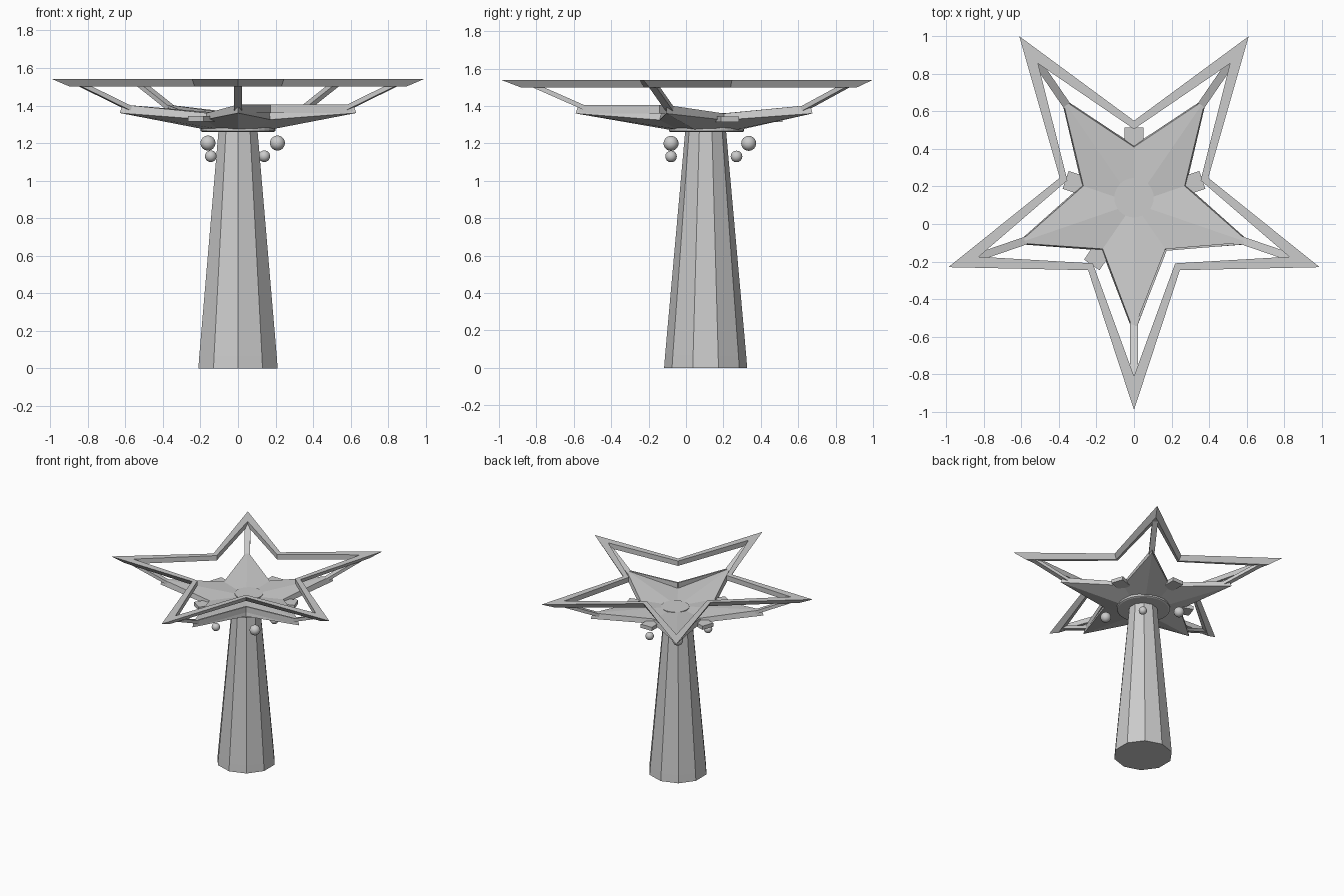
import bpy, bmesh, math
from mathutils import Vector, Matrix

if "Cube" in bpy.data.objects:
    bpy.data.objects.remove(bpy.data.objects["Cube"])

CY, SX = 0.11, 0.945          # star centre and sideways squash

mat = bpy.data.materials.new("plain grey")
mat.diffuse_color = (0.6, 0.6, 0.6, 1)
mat.use_nodes = True
mat.node_tree.nodes["Principled BSDF"].inputs["Base Color"].default_value = mat.diffuse_color


def pt(r, deg, z):
    a = math.radians(deg)
    return Vector((SX * r * math.cos(a), CY + r * math.sin(a), z))


def make(name, bm):
    bmesh.ops.recalc_face_normals(bm, faces=bm.faces)
    me = bpy.data.meshes.new(name)
    bm.to_mesh(me)
    bm.free()
    me.materials.append(mat)
    ob = bpy.data.objects.new(name, me)
    bpy.context.collection.objects.link(ob)
    return ob


def star(bm, tip_r, notch_r, tip_z, notch_z):
    return [bm.verts.new(pt(notch_r if k % 2 else tip_r, -90 + 36 * k,
                            notch_z if k % 2 else tip_z)) for k in range(10)]


def bridge(bm, a, b):
    n = len(a)
    for i in range(n):
        j = (i + 1) % n
        bm.faces.new((a[i], a[j], b[j], b[i]))


def fan(bm, ring, co):
    c = bm.verts.new(co)
    for i in range(len(ring)):
        bm.faces.new((ring[i], ring[(i + 1) % len(ring)], c))


def lathe(name, profile, sides, cx, cy):
    bm = bmesh.new()
    rings = []
    for r, z in profile:
        rings.append([bm.verts.new((cx + r * math.cos(math.pi / 2 + math.tau * k / sides),
                                    cy + r * math.sin(math.pi / 2 + math.tau * k / sides), z))
                      for k in range(sides)])
    for a, b in zip(rings, rings[1:]):
        bridge(bm, a, b)
    bm.faces.new(rings[0])
    bm.faces.new(rings[-1])
    return make(name, bm)


def bar(name, a, b, width, height):
    # box running from a to b
    d = b - a
    side = Vector((-d.y, d.x, 0)).normalized()
    up = d.cross(side).normalized()
    m = Matrix((d, side * width, up * height)).transposed().to_4x4()
    m.translation = (a + b) / 2
    bm = bmesh.new()
    bmesh.ops.create_cube(bm, size=1, matrix=m)
    return make(name, bm)


# ten-sided tapered column with a short base band, and its collar
lathe("column", [(0.222, 0), (0.217, 0.065), (0.108, 1.28)], 10, 0, 0.105)
lathe("collar", [(0.19, 1.26), (0.2, 1.265), (0.2, 1.29)], 32, 0, 0.11)

# star-shaped dish with raised tips
bm = bmesh.new()
top = star(bm, 0.685, 0.30, 1.405, 1.36)
rim = star(bm, 0.70, 0.31, 1.36, 1.325)
base = star(bm, 0.21, 0.19, 1.275, 1.275)
fan(bm, top, (0, CY, 1.352))
bridge(bm, top, rim)
bridge(bm, rim, base)
fan(bm, base, (0, CY, 1.275))
make("star_dish", bm)

# small round medallion in the dish
lathe("medallion", [(0.105, 1.345), (0.105, 1.362)], 32, 0, 0.14)

# low wall around the front right notch
for i, deg in enumerate((-90, -18)):
    bar("rim_wall_%d" % i, pt(0.68, deg, 1.382), pt(0.305, -54, 1.382), 0.012, 0.046)

# open star frame with undercut outer edge
bm = bmesh.new()
ot = star(bm, 1.10, 0.44, 1.54, 1.54)
ob_ = star(bm, 0.995, 0.415, 1.50, 1.50)
ht = star(bm, 0.92, 0.395, 1.54, 1.54)
hb = star(bm, 0.92, 0.395, 1.50, 1.50)
for a, b in ((ot, ob_), (ob_, hb), (hb, ht), (ht, ot)):
    bridge(bm, a, b)
make("star_frame", bm)

# struts joining the tips of dish and frame
for k in range(5):
    deg = -90 + 72 * k
    bar("strut_%d" % k, pt(0.64, deg, 1.385), pt(0.935, deg, 1.515), 0.042, 0.025)

# tabs sticking out of the other four notches
for k, deg in enumerate((18, 90, 162, 234)):
    bar("notch_tab_%d" % k, pt(0.25, deg, 1.33), pt(0.405, deg, 1.33), 0.1, 0.03)

# hanging balls
for k, (x, y, z, r) in enumerate(((0.21, -0.08, 1.2, 0.04), (-0.16, 0.335, 1.2, 0.04),
                                  (0.14, 0.27, 1.13, 0.031), (-0.145, -0.08, 1.13, 0.031))):
    bm = bmesh.new()
    bmesh.ops.create_uvsphere(bm, u_segments=24, v_segments=12, radius=r,
                              matrix=Matrix.Translation((x, y, z)))
    for f in bm.faces:
        f.smooth = True
    make("ball_%d" % k, bm)
